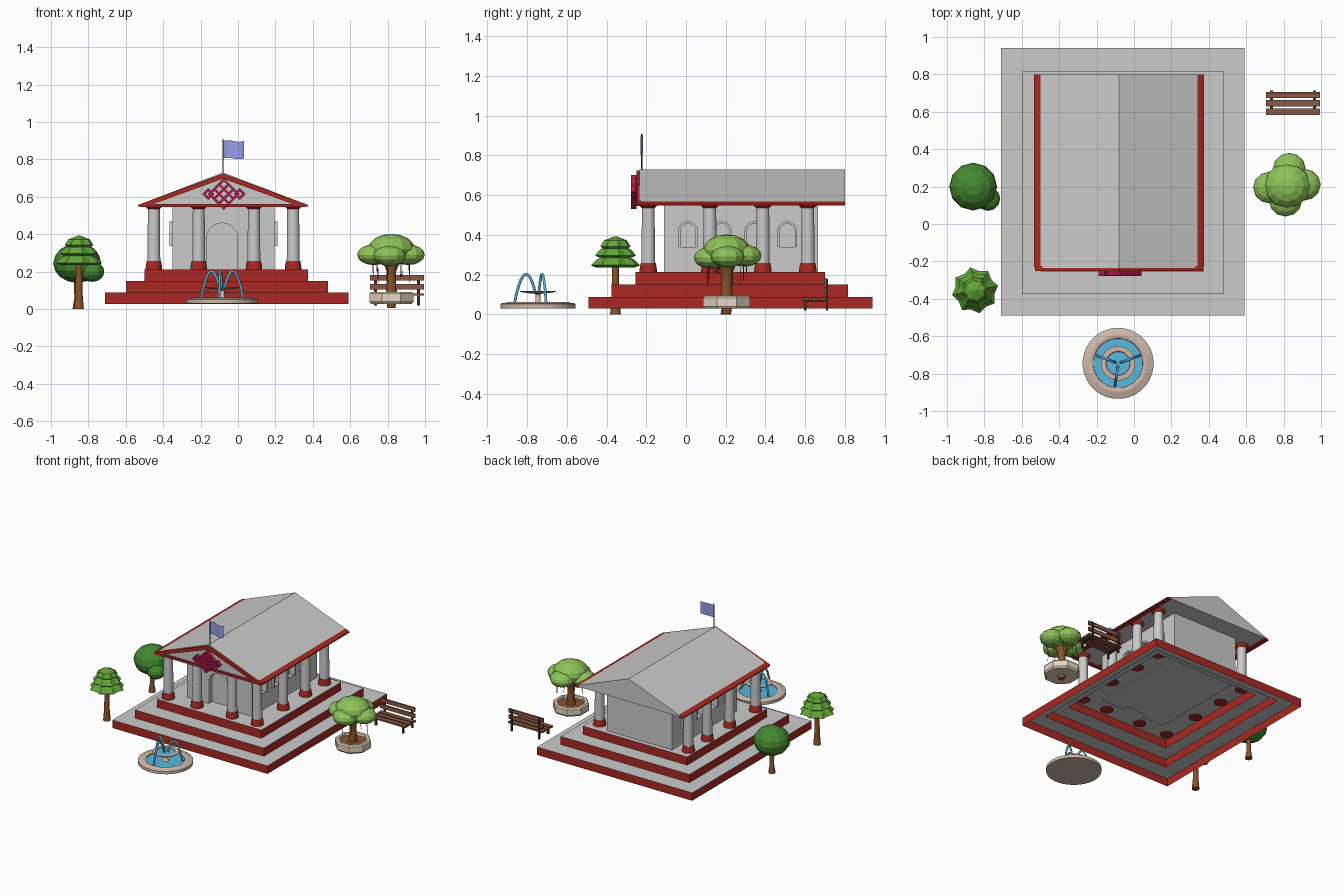
import bpy, bmesh
from math import sin, cos, pi, radians
from mathutils import Vector, Matrix

if "Cube" in bpy.data.objects:
    bpy.data.objects.remove(bpy.data.objects["Cube"])

CX = -0.08  # building centre line


def mat(name, r, g, b):
    m = bpy.data.materials.new(name)
    m.diffuse_color = (r, g, b, 1)
    m.use_nodes = True
    m.node_tree.nodes["Principled BSDF"].inputs["Base Color"].default_value = m.diffuse_color
    return m


GREY = mat("plaster", .8, .8, .8)
RED = mat("red_trim", .40, .022, .016)
CRIMSON = mat("crimson", .45, .01, .07)
BLUE = mat("flag_blue", .30, .34, .80)
WATER = mat("water", .10, .48, .75)
STONE = mat("stone", .62, .48, .40)
CREAM = mat("cream", .80, .68, .55)
BARK = mat("bark", .26, .09, .025)
WOOD = mat("bench_wood", .25, .10, .06)
DARK = mat("dark_wood", .07, .03, .02)
LEAF_D = mat("leaf_dark", .06, .25, .03)
LEAF_M = mat("leaf_mid", .12, .38, .04)
LEAF_L = mat("leaf_light", .27, .55, .10)


def mesh(name, verts, faces, *mats, smooth=False):
    me = bpy.data.meshes.new(name)
    me.from_pydata([tuple(v) for v in verts], [], faces)
    bm = bmesh.new()
    bm.from_mesh(me)
    bmesh.ops.recalc_face_normals(bm, faces=bm.faces)
    bm.to_mesh(me)
    bm.free()
    ob = bpy.data.objects.new(name, me)
    bpy.context.collection.objects.link(ob)
    for m in mats:
        if m:
            me.materials.append(m)
    bpy.ops.object.select_all(action='DESELECT')
    ob.select_set(True)
    bpy.context.view_layer.objects.active = ob
    if smooth:
        bpy.ops.object.shade_smooth_by_angle(angle=radians(40))
    return ob


def prism(name, prof, a, b, m=None, axis='y'):
    n = len(prof)
    v = [(u, d, w) if axis == 'y' else (d, u, w) for d in (a, b) for u, w in prof]
    f = [tuple(range(n)), tuple(range(n, 2 * n))]
    f += [(i, (i + 1) % n, n + (i + 1) % n, n + i) for i in range(n)]
    return mesh(name, v, f, m)


def box(name, x0, x1, y0, y1, z0, z1, m=None):
    return prism(name, [(x0, z0), (x1, z0), (x1, z1), (x0, z1)], y0, y1, m)


def lathe(name, prof, x, y, segs, m=None, smooth=True, wave=0):
    v, f, n = [], [], len(prof)
    for i in range(segs):
        a = 2 * pi * (i + .5) / segs
        k = 1 - wave * (i % 2)
        v += [(x + r * k * cos(a), y + r * k * sin(a), z) for r, z in prof]
    for i in range(segs):
        j = (i + 1) % segs
        f += [(i * n + k, j * n + k, j * n + k + 1, i * n + k + 1) for k in range(n - 1)]
    f += [tuple(i * n for i in range(segs)), tuple(i * n + n - 1 for i in range(segs))]
    return mesh(name, v, f, m, smooth=smooth)


def tube(name, pts, r, m, res=2):
    cu = bpy.data.curves.new(name, 'CURVE')
    cu.dimensions = '3D'
    cu.bevel_depth, cu.bevel_resolution, cu.use_fill_caps = r, res, True
    s = cu.splines.new('POLY')
    s.points.add(len(pts) - 1)
    for p, q in zip(s.points, pts):
        p.co = (*q, 1)
    cu.materials.append(m)
    ob = bpy.data.objects.new(name, cu)
    bpy.context.collection.objects.link(ob)
    bpy.ops.object.select_all(action='DESELECT')
    ob.select_set(True)
    bpy.context.view_layer.objects.active = ob
    bpy.ops.object.convert(target='MESH')


def blob(name, c, s, m, segs=12, rings=8):
    me = bpy.data.meshes.new(name)
    bm = bmesh.new()
    bmesh.ops.create_uvsphere(bm, u_segments=segs, v_segments=rings, radius=1,
                              matrix=Matrix.Translation(c) @ Matrix.Diagonal((*s, 1)))
    bm.to_mesh(me)
    bm.free()
    me.materials.append(m)
    bpy.context.collection.objects.link(bpy.data.objects.new(name, me))


def arch(c, hw, z0, top, n=12):
    zs = top - hw
    return [(c + hw, z0)] + [(c + hw * cos(pi * i / n), zs + hw * sin(pi * i / n))
                             for i in range(n + 1)] + [(c - hw, z0)]


# Stepped platform: red risers, grey treads, open underneath
levels = [(-.71, .59, -.49, .94, .028, .088), (-.60, .48, -.375, .815, .088, .15),
          (-.50, .375, -.255, .70, .15, .212)]
v = [(x, y, z) for x0, x1, y0, y1, za, zb in levels for z in (za, zb)
     for x, y in ((x0, y0), (x1, y0), (x1, y1), (x0, y1))]
f = [(4 * k + i, 4 * k + (i + 1) % 4, 4 * k + 4 + (i + 1) % 4, 4 * k + 4 + i)
     for k in range(5) for i in range(4)] + [(20, 21, 22, 23)]
steps = mesh("stepped_platform", v, f, RED, GREY)
for p in steps.data.polygons:
    p.material_index = int(abs(p.normal.z) > .5)

# Hall walls with arched recesses for the door and windows
walls = box("hall_walls", -.35, .195, -.11, .665, .205, .555)
win_y = (.01, .18, .345, .51)
cutters = [prism("door_cutter", arch(CX - .005, .083, .19, .46), -.2, -.07)]
for y in win_y:
    cutters.append(prism("window_cutter", arch(y, .04, .338, .458), .16, .3, axis='x'))
    cutters.append(prism("window_cutter", arch(y, .04, .338, .458), -.45, -.315, axis='x'))
bpy.context.view_layer.objects.active = walls
for c in cutters:
    md = walls.modifiers.new("recess", 'BOOLEAN')
    md.operation, md.object, md.solver = 'DIFFERENCE', c, 'EXACT'
    bpy.ops.object.modifier_apply(modifier=md.name)
    bpy.data.objects.remove(c)
for y in win_y:
    ring = arch(y, .05, .338, .468) + arch(y, .038, .338, .456)[::-1]
    prism("window_frame", ring, .19, .21, axis='x')
    prism("window_frame", ring, -.365, -.345, axis='x')

# Columns: front row plus both sides
cols = [(x, -.19) for x in (-.45, -.21, .085, .295)]
cols += [(x, y) for x in (-.45, .295) for y in (.12, .387, .613)]
for x, y in cols:
    lathe("column_base", [(.045, .205), (.043, .235), (.038, .258)], x, y, 20, RED)
    lathe("column_shaft", [(.035, .25), (.032, .545)], x, y, 20)
    lathe("column_capital", [(.034, .536), (.046, .548), (.05, .556)], x, y, 20, RED)

# Gabled roof with red eave strips
prism("roof", [(CX - .425, .567), (CX, .73), (CX + .425, .567), (CX + .425, .557),
               (CX - .425, .557)], -.235, .80)
for s in (-1, 1):
    prism("eave_strip", [(CX + s * .42, .569), (CX + s * .455, .556), (CX + s * .455, .548),
                         (CX + s * .42, .548)], -.23, .80, RED)
    prism("gable_trim", [(CX, .724), (CX + s * .45, .558), (CX + s * .45, .548),
                         (CX + s * .41, .548), (CX, .697)], -.25, -.225, RED)
box("gable_sill", CX - .44, CX + .44, -.25, -.225, .545, .561, RED)

# Interlaced lattice ornament on the gable
K, S = Vector((-.075, -.265, .615)), .036


def knot(u, w):
    return K + Vector(((u - w) * S * .7071, 0, (u + w) * S * .7071))


def bar(p, q, off):
    d = (q - p).normalized()
    n = Vector((-d.z, 0, d.x)) * .0065
    p, q = p - d * .0065, q + d * .0065
    prism("lattice_bar", [(a.x, a.z) for a in (p - n, q - n, q + n, p + n)],
          K.y - .012 + off, K.y + .014 + off, CRIMSON)


for i in (-1.5, -.5, .5, 1.5):
    bar(knot(i, -1.5), knot(i, 1.5), -.001)
    bar(knot(-1.5, i), knot(1.5, i), .001)
for s in (-1, 1):
    loop = [knot(s * a, -s * b) for a, b in ((1.2, 1.2), (2.1, 1.2), (2.1, 2.1), (1.2, 2.1))]
    for i in range(4):
        bar(loop[i], loop[(i + 1) % 4], 0)

# Flag and pole
tube("flag_pole", [(CX, -.222, .70), (CX, -.222, .908)], .0035, DARK)
N = 12
v = [(CX + .113 * i / N, -.222 + .006 * sin(2 * pi * i / N), z + .004 * sin(2 * pi * i / N))
     for i in range(N + 1) for z in (.805, .898)]
mesh("flag", v, [(2 * i, 2 * i + 2, 2 * i + 3, 2 * i + 1) for i in range(N)], BLUE, smooth=True)

# Fountain: basin, raised dish and three jets
FX, FY = -.085, -.745
lathe("fountain_basin", [(.19, .03), (.19, .052), (.182, .057), (.165, .057), (.16, .061),
                         (.14, .061), (.133, .056), (.13, .04)], FX, FY, 32, STONE)
lathe("basin_water", [(.132, .042), (.132, .05)], FX, FY, 32, WATER)
lathe("fountain_stem", [(.03, .045), (.014, .065), (.012, .10), (.03, .11)], FX, FY, 16, STONE)
lathe("fountain_dish", [(.03, .104), (.09, .112), (.092, .118), (.065, .118), (.06, .112)],
      FX, FY, 32, STONE)
lathe("dish_water", [(.062, .111), (.062, .115)], FX, FY, 24, WATER)
for a in (20, 160, 262):
    a = radians(a)
    pts = []
    for i in range(13):
        t = i / 12
        r, z = .015 + .105 * t, .115 + .40 * t - .46 * t * t
        pts.append((FX + r * cos(a), FY + r * sin(a), z))
    tube("water_jet", pts, .007, WATER)

# Tiered conifer
lathe("conifer_trunk", [(.027, 0), (.02, .08), (.017, .26)], -.85, -.355, 10, BARK)
for r, z0, z1 in ((.125, .235, .305), (.105, .285, .35), (.078, .33, .392)):
    lathe("conifer_tier", [(.01, z0 + .02), (r * .8, z0), (r, z0 + .012), (r * .75, z0 + .042),
                           (r * .35, z1 - .008), (.008, z1)], -.85, -.355, 16, LEAF_M, False, .16)

# Round tree
lathe("round_tree_trunk", [(.026, 0), (.016, .06), (.018, .2)], -.86, .2, 10, BARK)
blob("round_crown", (-.86, .20, .245), (.128, .128, .105), LEAF_D)
blob("round_crown_lobe", (-.78, .135, .20), (.065, .065, .055), LEAF_D)

# Spreading tree in an octagonal planter
TX, TY = .82, .205
lathe("planter", [(.118, .028), (.128, .04), (.128, .082), (.12, .092), (.1, .092),
                  (.095, .07)], TX, TY, 8, CREAM, False)
lathe("planter_soil", [(.1, .066), (.1, .076)], TX, TY, 8, BARK, False)
lathe("spreading_trunk", [(.022, .005), (.034, .075), (.026, .13), (.027, .2), (.05, .26)],
      TX, TY, 10, BARK)
blob("spreading_crown", (TX, TY, .32), (.125, .12, .082), LEAF_L)
for dx, dy, dz in ((-.095, -.01, -.025), (.09, .005, -.025), (.01, .09, -.02), (-.01, -.08, -.03)):
    blob("crown_lobe", (TX + dx, TY + dy, .315 + dz), (.088, .085, .055), LEAF_L)
for i in range(9):
    a = 2 * pi * i / 9 + .3
    x, y = TX + .10 * cos(a), TY + .10 * sin(a)
    tube("hanging_root", [(x, y, .27), (x + .003, y, .14 + .03 * (i % 3))], .002, BARK, 0)

# Slatted bench
for y in (.60, .645, .69):
    box("bench_seat_slat", .705, .995, y - .017, y + .017, .072, .084, WOOD)
for z in (.105, .152):
    box("bench_back_slat", .705, .995, .695, .706, z, z + .03, WOOD)
for x in (.735, .965):
    box("bench_back_post", x - .007, x + .007, .704, .714, .02, .178, DARK)
    box("bench_front_leg", x - .007, x + .007, .595, .607, .02, .074, DARK)
    box("bench_side_rail", x - .007, x + .007, .59, .71, .062, .073, DARK)
